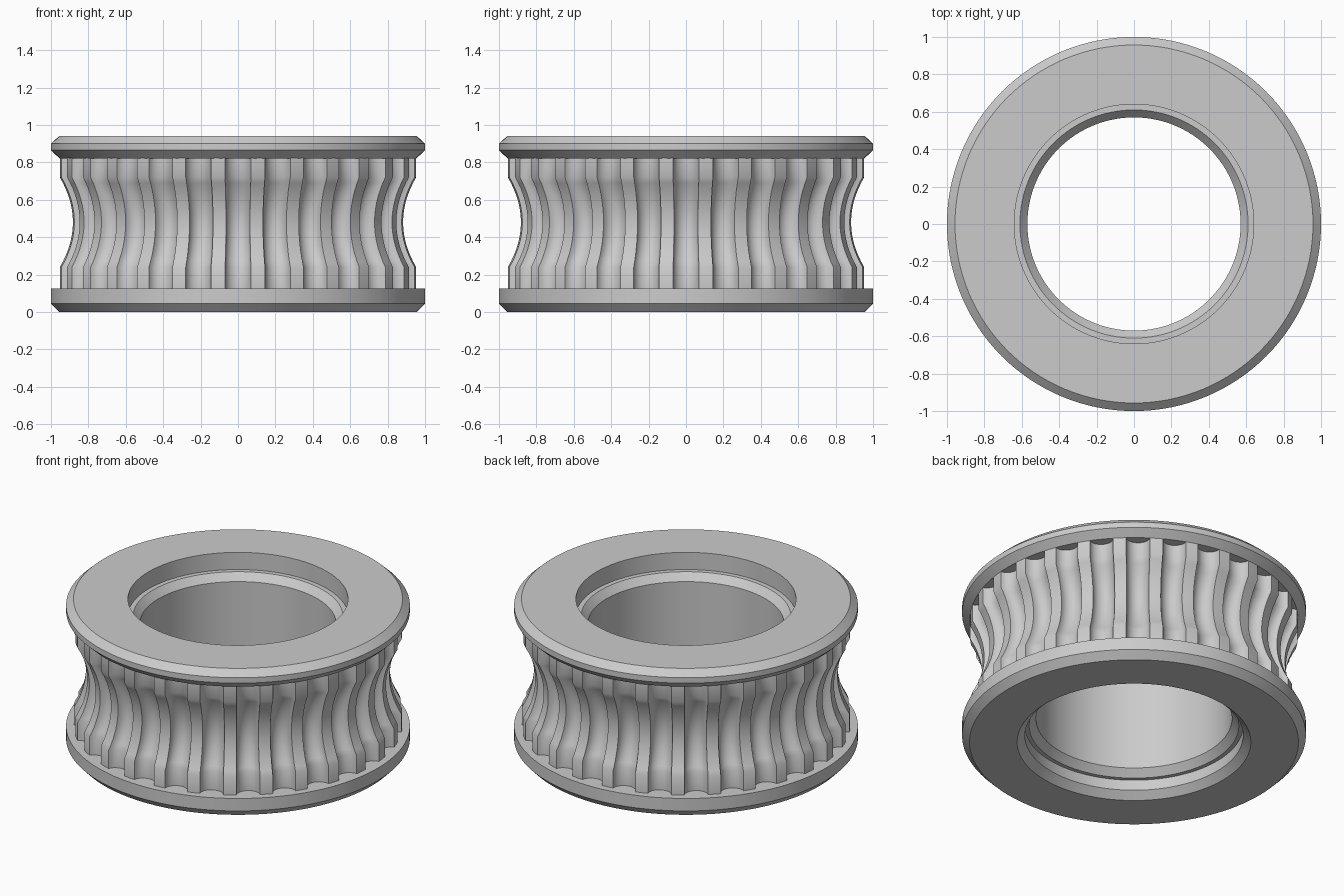
import bpy
import math

cube = bpy.data.objects.get("Cube")
if cube:
    bpy.data.objects.remove(cube, do_unlink=True)

GREY = (0.6, 0.6, 0.6, 1.0)
steel = bpy.data.materials.new("plain grey")
steel.use_nodes = True
steel.diffuse_color = GREY
steel.node_tree.nodes["Principled BSDF"].inputs["Base Color"].default_value = GREY


def skin_rings(name, rings):
    """Join equal closed rings of points, ordered bottom to top on the outside."""
    n = len(rings[0])
    verts = [p for ring in rings for p in ring]
    faces = []
    for i in range(len(rings) - 1):
        for j in range(n):
            k = (j + 1) % n
            faces.append((i * n + j, i * n + k, (i + 1) * n + k, (i + 1) * n + j))
    mesh = bpy.data.meshes.new(name)
    mesh.from_pydata(verts, [], faces)
    mesh.materials.append(steel)
    obj = bpy.data.objects.new(name, mesh)
    bpy.context.collection.objects.link(obj)
    bpy.ops.object.select_all(action='DESELECT')
    obj.select_set(True)
    bpy.context.view_layer.objects.active = obj
    bpy.ops.object.shade_smooth_by_angle(angle=math.radians(35))
    return obj


def polar(r, a, z):
    return (r * math.cos(a), r * math.sin(a), z)


# Flanges and stepped bore: one lathed profile, from under the top flange
# over the rim, down the bore and round to the top of the bottom flange
profile = [(0.80, 0.822), (0.955, 0.822), (1.0, 0.865), (1.0, 0.90), (0.957, 0.94),
           (0.64, 0.94), (0.64, 0.83), (0.61, 0.83), (0.57, 0.785),
           (0.57, 0.155), (0.61, 0.11), (0.635, 0.11), (0.635, 0.043), (0.68, 0.0),
           (0.957, 0.0), (1.0, 0.045), (1.0, 0.125), (0.80, 0.125)]
SEGMENTS = 128
skin_rings("flanges_and_bore", [
    [polar(r, math.tau * j / SEGMENTS, z) for j in range(SEGMENTS)]
    for r, z in profile])

# Toothed drum: round-bottomed grooves between narrow lands, waisted at mid height
TEETH = 28
PITCH = math.tau / TEETH
GROOVE_HALF = 0.0727
GROOVE_DEPTH = 0.062
STEPS = 10
RADIUS, WAIST = 0.955, 0.07
MID, HALF_WAIST = 0.48, 0.24

section = []    # (angle, depth) all the way round
for t in range(TEETH):
    centre = -math.pi / 2 + t * PITCH
    for s in range(STEPS + 1):
        phi = math.pi * s / STEPS
        section.append((centre - GROOVE_HALF * math.cos(phi),
                        GROOVE_DEPTH * math.sin(phi)))
    section.append((centre + PITCH / 2, 0.0))

ROWS = 16
heights = [0.12] + [MID - HALF_WAIST + 2 * HALF_WAIST * i / ROWS
                    for i in range(ROWS + 1)] + [0.825]


def waist(z):
    return WAIST * max(0.0, 1 - ((z - MID) / HALF_WAIST) ** 2)


skin_rings("toothed_drum", [
    [polar(RADIUS - waist(z) - d, a, z) for a, d in section] for z in heights])
